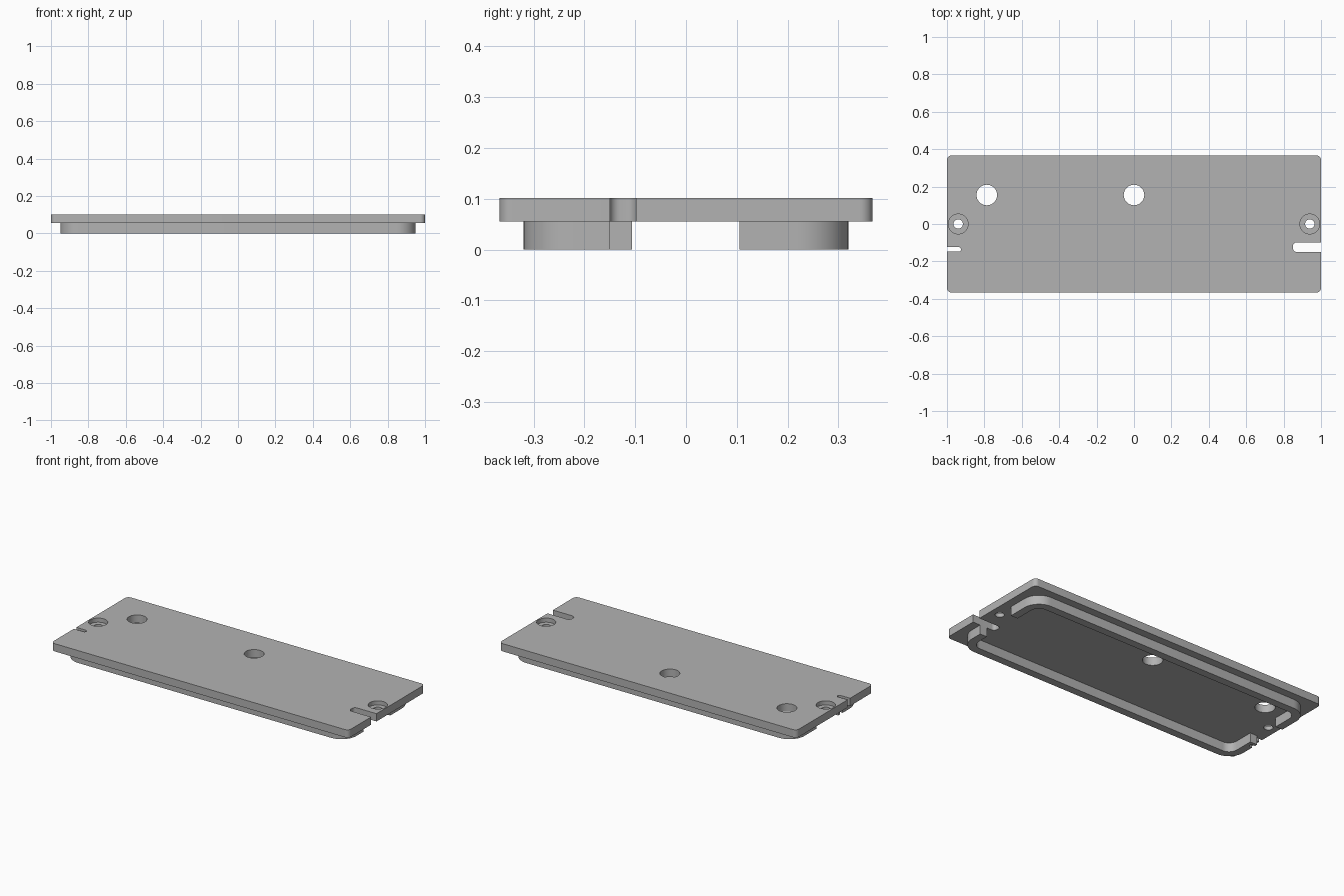
import bpy, bmesh, math

cube = bpy.data.objects.get("Cube")
if cube:
    bpy.data.objects.remove(cube, do_unlink=True)

grey = bpy.data.materials.new("plain grey")
grey.use_nodes = True
colour = (0.45, 0.45, 0.45, 1)
grey.diffuse_color = colour
grey.node_tree.nodes["Principled BSDF"].inputs["Base Color"].default_value = colour


def rounded_rect(x0, x1, y0, y1, r, steps=10):
    """Outline of a rectangle with round corners, counter-clockwise."""
    corners = [(x1 - r, y1 - r), (x0 + r, y1 - r), (x0 + r, y0 + r), (x1 - r, y0 + r)]
    pts = []
    for i, (cx, cy) in enumerate(corners):
        for k in range(steps + 1):
            a = math.pi / 2 * (i + k / steps)
            pts.append((cx + r * math.cos(a), cy + r * math.sin(a)))
    return pts


def circle(cx, cy, r, n=48):
    return [(cx + r * math.cos(math.tau * k / n), cy + r * math.sin(math.tau * k / n))
            for k in range(n)]


def prism(name, outline, z0, z1):
    """Solid made by raising an outline from z0 to z1."""
    bm = bmesh.new()
    base = bm.faces.new([bm.verts.new((x, y, z0)) for x, y in outline])
    raised = bmesh.ops.extrude_face_region(bm, geom=[base])["geom"]
    bmesh.ops.translate(bm, vec=(0, 0, z1 - z0),
                        verts=[v for v in raised if isinstance(v, bmesh.types.BMVert)])
    bmesh.ops.recalc_face_normals(bm, faces=bm.faces)
    mesh = bpy.data.meshes.new(name)
    bm.to_mesh(mesh)
    bm.free()
    mesh.materials.append(grey)
    obj = bpy.data.objects.new(name, mesh)
    bpy.context.collection.objects.link(obj)
    return obj


def cut(target, cutters):
    """Subtract each cutter from the target and apply the result."""
    bpy.context.view_layer.objects.active = target
    for c in cutters:
        mod = target.modifiers.new("cut", 'BOOLEAN')
        mod.operation = 'DIFFERENCE'
        mod.solver = 'EXACT'
        mod.object = c
        bpy.ops.object.modifier_apply(modifier=mod.name)


LOW, STEP, TOP = 0.0, 0.055, 0.102
WALL = 0.047

# Main parts: cover plate, and the locating rim beneath it
plate = prism("cover_plate", rounded_rect(-1, 1, -0.367, 0.367, 0.025), STEP, TOP)
rim = prism("locating_rim", rounded_rect(-0.95, 0.95, -0.32, 0.32, 0.1), LOW, STEP)

# Cable slots go through both parts
slots = [
    prism("wide_slot_cutter", rounded_rect(0.85, 1.2, -0.15, -0.098, 0.02), -0.1, 0.2),
    prism("narrow_slot_cutter", rounded_rect(-1.2, -0.925, -0.148, -0.124, 0.0115), -0.1, 0.2),
]

# Round holes and stepped screw holes in the plate
holes = [prism("hole_cutter", circle(x, 0.155, 0.055), -0.1, 0.2) for x in (-0.787, 0)]
for x in (-0.94, 0.94):
    holes.append(prism("screw_head_cutter", circle(x, 0, 0.053), TOP - 0.025, 0.2))
    holes.append(prism("screw_shaft_cutter", circle(x, 0, 0.025), -0.1, 0.2))

# Hollow of the rim and the openings at its ends
w = 0.95 - WALL
hollow = [prism("rim_hollow_cutter",
                rounded_rect(-w, w, -0.32 + WALL, 0.32 - WALL, 0.1 - WALL), -0.1, 0.2)]
openings = [prism("rim_opening_cutter",
                  [(-1.2, -0.106), (1.2, -0.106), (1.2, 0.105), (-1.2, 0.105)], -0.1, 0.2)]

cut(plate, slots + holes)
cut(rim, hollow + openings + slots)

for c in slots + holes + hollow + openings:
    bpy.data.objects.remove(c, do_unlink=True)

# Smooth curves, sharp edges
bpy.ops.object.select_all(action='DESELECT')
for obj in (plate, rim):
    obj.select_set(True)
bpy.context.view_layer.objects.active = plate
bpy.ops.object.shade_smooth_by_angle(angle=math.radians(30))
